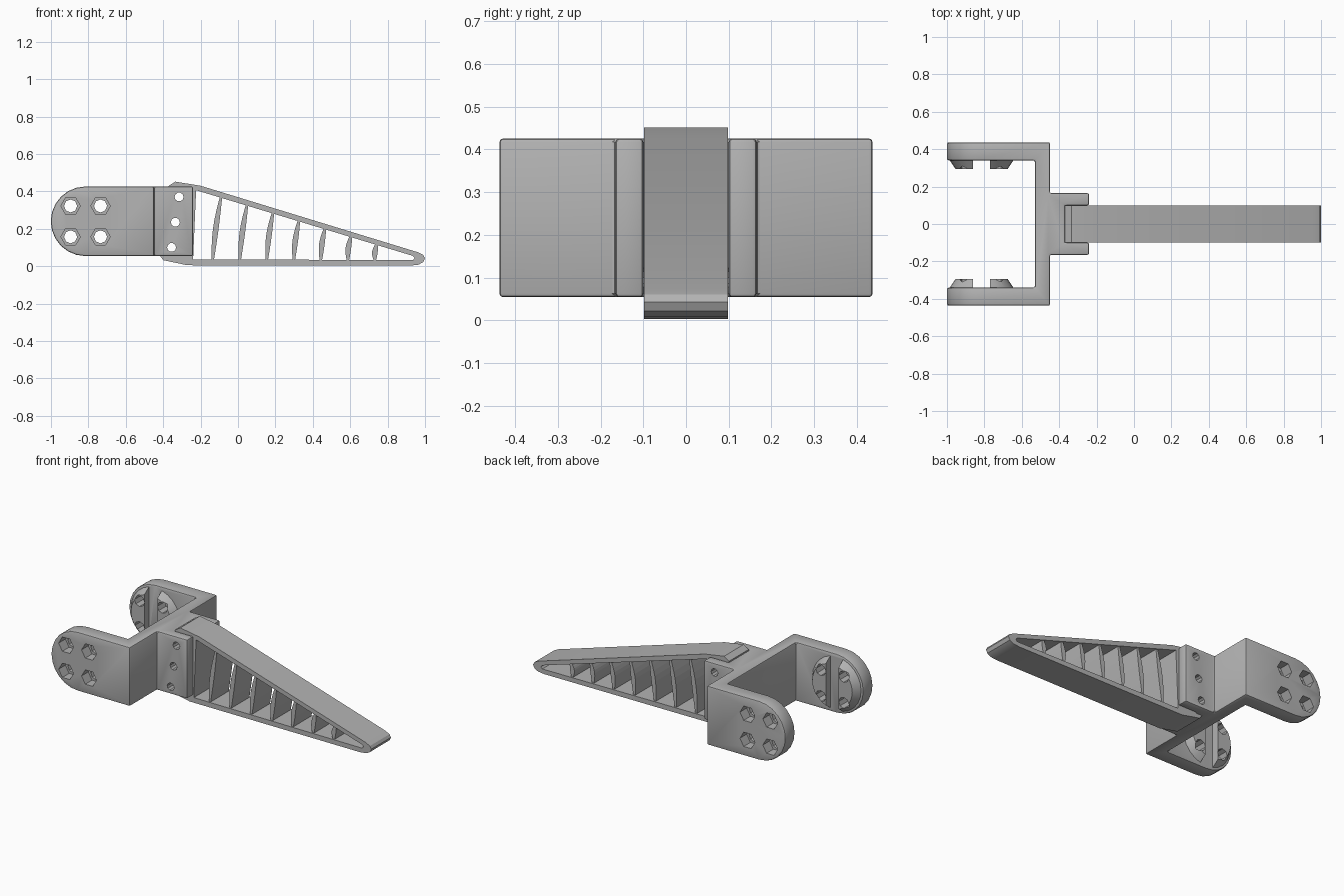
import bpy, bmesh, math
from mathutils import Matrix

cube = bpy.data.objects.get("Cube")
if cube:
    bpy.data.objects.remove(cube)

grey = bpy.data.materials.new("mid grey plastic")
grey.use_nodes = True
GREY = (0.45, 0.45, 0.45, 1)
grey.diffuse_color = GREY
grey.node_tree.nodes["Principled BSDF"].inputs["Base Color"].default_value = GREY


def finish(name, bm):
    bmesh.ops.recalc_face_normals(bm, faces=bm.faces)
    mesh = bpy.data.meshes.new(name)
    bm.to_mesh(mesh)
    bm.free()
    mesh.materials.append(grey)
    obj = bpy.data.objects.new(name, mesh)
    bpy.context.collection.objects.link(obj)
    return obj


def prism(name, points, lo, hi, axis="y"):
    """Extrude a flat outline along y (points are x, z) or z (points are x, y)."""
    place = (lambda a, b, t: (a, t, b)) if axis == "y" else (lambda a, b, t: (a, b, t))
    bm = bmesh.new()
    face = bm.faces.new([bm.verts.new(place(a, b, lo)) for a, b in points])
    new = bmesh.ops.extrude_face_region(bm, geom=[face])["geom"]
    verts = [v for v in new if isinstance(v, bmesh.types.BMVert)]
    bmesh.ops.translate(bm, verts=verts, vec=place(0, 0, hi - lo))
    return finish(name, bm)


def ring(x, z, r, sides, start=0.0):
    return [(x + r * math.cos(start + i * math.tau / sides),
             z + r * math.sin(start + i * math.tau / sides)) for i in range(sides)]


def apply(obj, mod):
    bpy.context.view_layer.objects.active = obj
    bpy.ops.object.modifier_apply(modifier=mod.name)


def combine(obj, other, operation):
    mod = obj.modifiers.new(operation.lower(), "BOOLEAN")
    mod.operation, mod.solver, mod.object = operation, "EXACT", other
    apply(obj, mod)
    bpy.data.objects.remove(other)


# Forked bracket: plan outline, mirrored front to back
half = [(-0.37, 0.1), (-0.24, 0.1), (-0.24, 0.165), (-0.45, 0.165),
        (-0.45, 0.437), (-1.0, 0.437), (-1.0, 0.34), (-0.53, 0.34)]
outline = half + [(x, -y) for x, y in reversed(half)]
bracket = prism("forked_bracket", outline, -0.1, 0.6, "z")

# Round the free ends of the fork and soften the rim
CX, CZ, R = -0.815, 0.24, 0.186
arc = [(CX - R * math.sin(math.pi * i / 12), CZ + R * math.cos(math.pi * i / 12))
       for i in range(13)]
combine(bracket, prism("side_shape", arc + [(0, CZ - R), (0, CZ + R)], -0.6, 0.6), "INTERSECT")
bevel = bracket.modifiers.new("soft_rim", "BEVEL")
bevel.width, bevel.segments, bevel.angle_limit = 0.009, 2, math.radians(50)
apply(bracket, bevel)

# Tapered round pads inside the fork, each split by an upright slot
for side in (-1, 1):
    bm = bmesh.new()
    bmesh.ops.create_cone(bm, cap_ends=True, segments=24, radius1=0.18, radius2=0.14,
                          depth=0.06, matrix=Matrix.Translation((CX, side * 0.325, CZ))
                          @ Matrix.Rotation(side * math.pi / 2, 4, "X"))
    pad = finish("pad", bm)
    slot = [(-0.86, 0), (-0.77, 0), (-0.77, 0.5), (-0.86, 0.5)]
    combine(pad, prism("pad_slot", slot, -0.6, 0.6), "DIFFERENCE")
    combine(bracket, pad, "UNION")

# Bolt holes with hexagonal nut pockets on the outer faces
for x in (-0.895, -0.735):
    for z in (0.157, 0.322):
        combine(bracket, prism("bolt_hole", ring(x, z, 0.035, 8), -0.6, 0.6), "DIFFERENCE")
        for lo, hi in ((-0.6, -0.37), (0.37, 0.6)):
            combine(bracket, prism("nut_pocket", ring(x, z, 0.052, 6), lo, hi), "DIFFERENCE")

# Wedge finger with an open triangular window
finger_outline = [(-0.415, 0.053), (-0.4, 0.032), (-0.27, 0.005), (0.92, 0.003),
                  (0.965, 0.008), (0.99, 0.022), (1.0, 0.043), (0.99, 0.06),
                  (0.96, 0.075), (-0.2, 0.43), (-0.335, 0.452), (-0.37, 0.43)]
finger = prism("finger_frame", finger_outline, -0.098, 0.098)
window = [(-0.24, 0.037), (0.935, 0.032), (0.945, 0.043), (0.935, 0.055), (-0.224, 0.406)]
combine(finger, prism("finger_window", window, -0.3, 0.3), "DIFFERENCE")

# Pin holes through cheeks and finger root
for x, z in ((-0.315, 0.37), (-0.335, 0.235), (-0.355, 0.1)):
    for part in (bracket, finger):
        combine(part, prism("pin_hole", ring(x, z, 0.024, 10), -0.5, 0.5), "DIFFERENCE")

# Seven bowed, lens-shaped ribs across the window
for i in range(7):
    x0 = -0.135 + 0.1445 * i
    x1 = -0.09 + 0.139 * i
    z0, z1 = 0.03, 0.406 - (x1 + 0.224) * 0.3
    left, right = [], []
    for k in range(9):
        t = k / 8
        bulge = math.sin(math.pi * t)
        mid = x0 + (x1 - x0) * t - 0.006 * bulge
        width = 0.006 + 0.009 * bulge
        z = z0 + (z1 + 0.008 - z0) * t
        left.append((mid - width, z))
        right.append((mid + width, z))
    prism(f"rib_{i + 1}", left + right[::-1], -0.09, 0.09)

# Smooth curved surfaces while keeping hard edges
for obj in (bracket, finger):
    bpy.ops.object.select_all(action="DESELECT")
    obj.select_set(True)
    bpy.context.view_layer.objects.active = obj
    bpy.ops.object.shade_smooth_by_angle(angle=math.radians(25))
